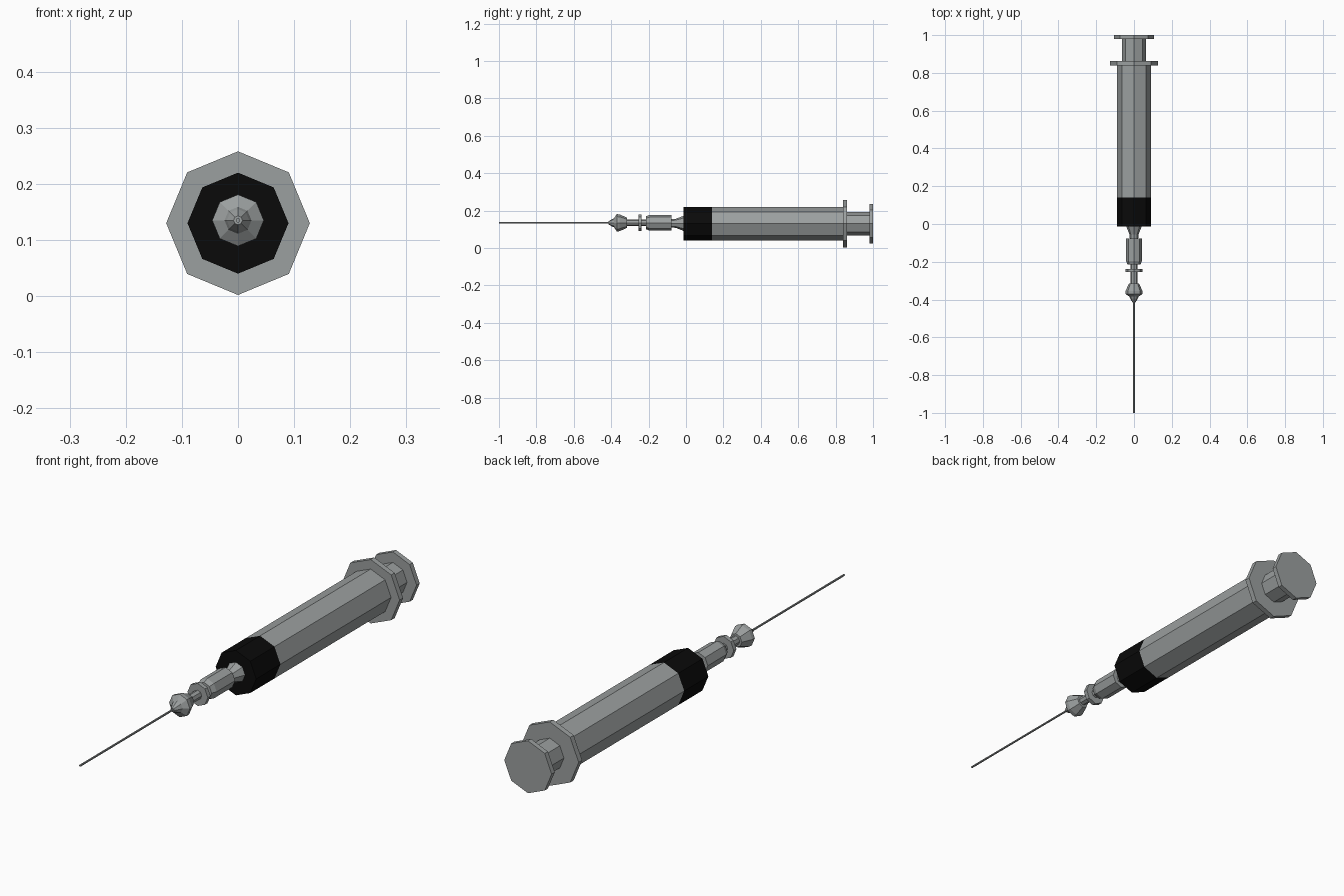
import bpy, bmesh, math

if "Cube" in bpy.data.objects:
    bpy.data.objects.remove(bpy.data.objects["Cube"])

def mat(name, c):
    m = bpy.data.materials.new(name)
    m.diffuse_color = (*c, 1)
    m.use_nodes = True
    m.node_tree.nodes["Principled BSDF"].inputs["Base Color"].default_value = m.diffuse_color
    return m

GREY = mat("grey metal", (0.33, 0.35, 0.35))
BLACK = mat("black band", (0.003, 0.003, 0.003))

def lathe(name, profile, zc, material, sides=8):
    """Capped low-poly lathe along y from (y, radius) pairs, a corner pointing up."""
    bm = bmesh.new()
    rings = []
    for y, r in profile:
        rings.append([bm.verts.new((r * math.sin(2 * math.pi * i / sides), y,
                                    zc + r * math.cos(2 * math.pi * i / sides)))
                      for i in range(sides)])
    for a, b in zip(rings, rings[1:]):
        for i in range(sides):
            j = (i + 1) % sides
            bm.faces.new((a[i], a[j], b[j], b[i]))
    bm.faces.new(rings[0])
    bm.faces.new(rings[-1])
    bmesh.ops.recalc_face_normals(bm, faces=bm.faces)
    me = bpy.data.meshes.new(name)
    bm.to_mesh(me)
    bm.free()
    me.materials.append(material)
    ob = bpy.data.objects.new(name, me)
    bpy.context.collection.objects.link(ob)
    return ob

ZB, ZN = 0.13, 0.135   # barrel and needle axis heights

# barrel with black front band and finger flange
barrel = lathe("barrel", [(-0.013, 0.09), (0.14, 0.09), (0.84, 0.09),
                          (0.84, 0.128), (0.862, 0.128)], ZB, GREY)
barrel.data.materials.append(BLACK)
for p in barrel.data.polygons:
    if p.center.y < 0.1:
        p.material_index = 1

# plunger rod and thumb plate
lathe("plunger", [(0.855, 0.063), (0.98, 0.063), (0.98, 0.105), (1.0, 0.105)], ZB, GREY)

# flared nozzle out of the barrel
lathe("nozzle", [(-0.08, 0.022), (-0.055, 0.024), (-0.012, 0.041)], 0.132, GREY)

# needle hub: tip cone, stem, ring and collar
lathe("needle_hub", [(-0.415, 0.008), (-0.395, 0.02), (-0.385, 0.024), (-0.37, 0.046),
                     (-0.355, 0.045), (-0.315, 0.027), (-0.315, 0.018), (-0.255, 0.018),
                     (-0.255, 0.045), (-0.238, 0.045), (-0.238, 0.018), (-0.215, 0.018),
                     (-0.215, 0.034), (-0.195, 0.042), (-0.078, 0.042)], ZN, GREY)

# needle
lathe("needle", [(-1.0, 0.004), (-0.4, 0.004)], ZN, GREY)
